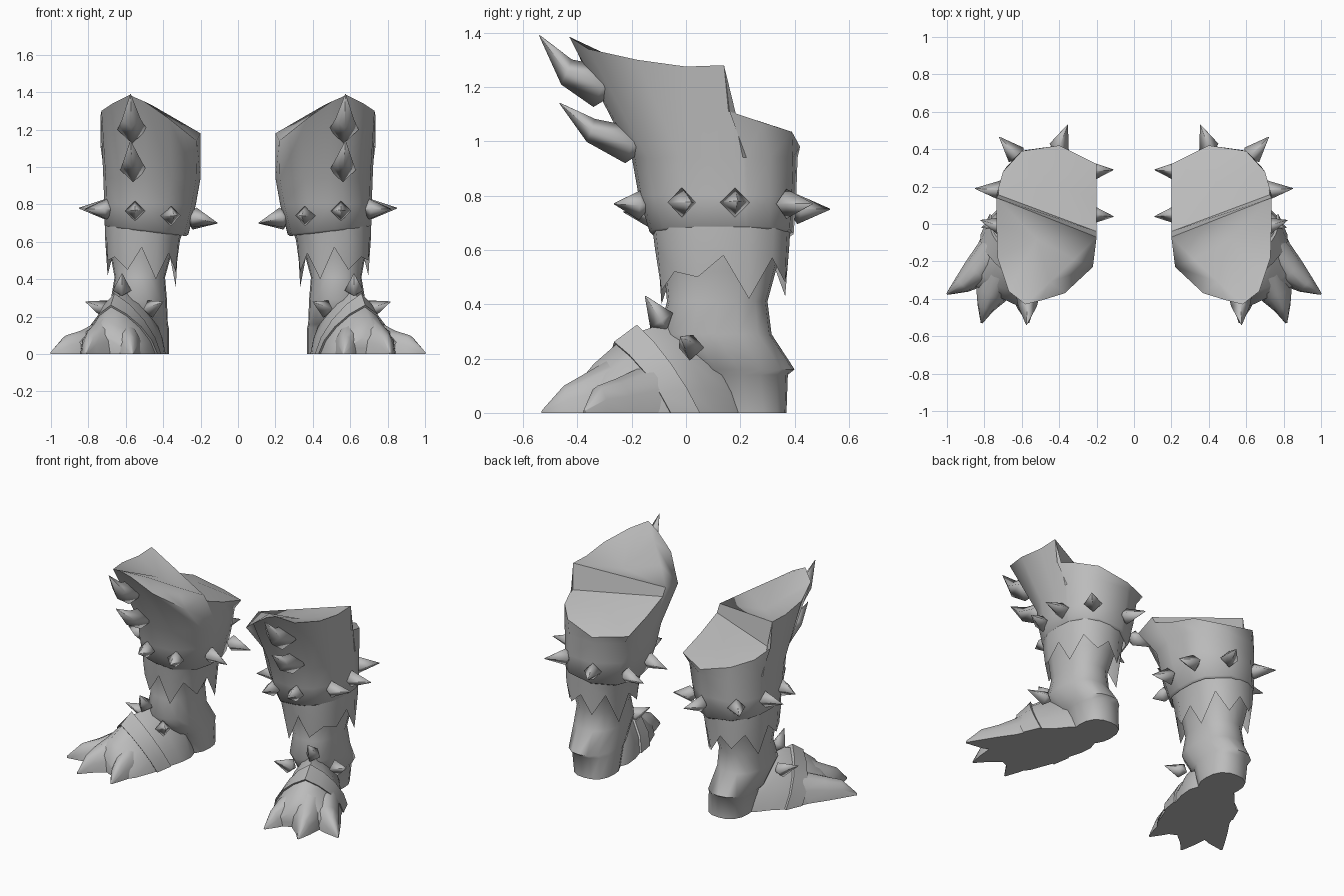
import bpy, bmesh, math
from mathutils import Vector

if "Cube" in bpy.data.objects:
    bpy.data.objects.remove(bpy.data.objects["Cube"])

grey = bpy.data.materials.new("stone_grey")
grey.diffuse_color = (0.5, 0.5, 0.5, 1)
grey.use_nodes = True
grey.node_tree.nodes["Principled BSDF"].inputs["Base Color"].default_value = grey.diffuse_color


def finish(name, bm, angle=45):
    """Turn a bmesh into a smooth, mirrored object."""
    bmesh.ops.recalc_face_normals(bm, faces=bm.faces)
    me = bpy.data.meshes.new(name)
    bm.to_mesh(me)
    bm.free()
    me.materials.append(grey)
    for p in me.polygons:
        p.use_smooth = True
    me.set_sharp_from_angle(angle=math.radians(angle))
    ob = bpy.data.objects.new(name, me)
    bpy.context.collection.objects.link(ob)
    ob.modifiers.new("pair", 'MIRROR').use_mirror_merge = False
    return ob


def loft(name, rings, start=True, end=True, angle=45, extra=None):
    """Bridge closed rings of equal length; optionally cap the ends."""
    bm = bmesh.new()
    vs = [[bm.verts.new(p) for p in r] for r in rings]
    n = len(vs[0])
    for a, b in zip(vs, vs[1:]):
        for i in range(n):
            j = (i + 1) % n
            bm.faces.new((a[i], a[j], b[j], b[i]))
    for ring, cap in ((vs[0], start), (vs[-1], end)):
        if cap:
            bm.faces.new(ring)
    if extra:
        extra(bm, vs[-1])
    return finish(name, bm, angle)


def oval(x0, x1, y0, y1, z, angles, tilt=0.0):
    """Horizontal oval from its bounds, z rising with x by tilt."""
    cx, cy, rx, ry = (x0 + x1) / 2, (y0 + y1) / 2, (x1 - x0) / 2, (y1 - y0) / 2
    pts = []
    for a in angles:
        c, s = math.cos(a), math.sin(a)
        k = (abs(c) ** 2.5 + abs(s) ** 2.5) ** (-1 / 2.5)
        pts.append((cx + rx * c * k, cy + ry * s * k, z + tilt * c))
    return pts


ROUND = [i * math.tau / 16 for i in range(16)]

# Lower leg with ankle and heel
loft("lower_leg", [oval(*b, ROUND) for b in (
    (.37, .62, .09, .37, 0), (.37, .64, .04, .375, .14), (.375, .655, -.01, .40, .16),
    (.38, .68, -.10, .315, .29), (.39, .66, -.07, .30, .41),
    (.36, .68, -.08, .33, .52), (.31, .70, -.11, .37, .67))], angle=60)

# Ragged skirt hanging below the cuff
drops = [.58, .42, .57, .48, .55, .43, .56, .36, .52, .44, .54, .40, .57, .45, .52, .50]
hem = oval(.325, .705, -.10, .375, 0, ROUND)
loft("ragged_skirt", [oval(.29, .71, -.125, .385, .69, ROUND, .02),
                      oval(.31, .71, -.115, .38, .61, ROUND),
                      [(x, y, z) for (x, y, _), z in zip(hem, drops)]],
     start=False, end=False)

# Knee cuff: oval rings rising to a stepped, forward-leaning rim
rim = [(.20, -.04, 1.13), (.20, -.07, 1.18), (.22, -.23, 1.14), (.37, -.37, 1.26),
       (.50, -.41, 1.35), (.58, -.43, 1.385), (.67, -.36, 1.34), (.73, -.18, 1.30),
       (.735, 0, 1.275), (.735, .14, 1.28), (.735, .16, 1.11), (.70, .28, 1.07),
       (.60, .39, 1.035), (.40, .42, .98), (.20, .32, 1.00), (.20, .13, 1.06)]
ang = [math.atan2(y / .42, (x - .47) / .27) for x, y, z in rim]


def close_top(bm, r):
    """Front knee bevel, sunken front lid, step across, domed back lid."""
    def fan(loop, centre):
        c = bm.verts.new(centre)
        for a, b in zip(loop, loop[1:] + loop[:1]):
            bm.faces.new((a, b, c))
    c1, c2 = bm.verts.new((.32, -.19, 1.25)), bm.verts.new((.45, -.31, 1.325))
    for f in ((r[1], r[2], c1), (r[2], r[3], c2, c1), (r[3], r[4], c2), (r[4], r[5], c2)):
        bm.faces.new(f)
    fan([r[1], c1, c2] + r[5:10], (.52, -.08, 1.22))
    bm.faces.new((r[9], r[10], r[0], r[1]))
    fan(r[10:] + [r[0]], (.46, .22, 1.09))


loft("knee_cuff", [oval(.28, .70, -.12, .385, .655, ang, .025),
                   oval(.265, .715, -.135, .40, .665, ang, .025),
                   oval(.225, .715, -.175, .41, .80, ang),
                   oval(.20, .72, -.20, .415, .94, ang), rim],
     start=False, end=False, angle=62, extra=close_top)


def horn(name, base, tip, r, mid=None, rm=0, sides=4):
    """Spike: sunken root, wide base, optional bend, sharp tip."""
    base, tip = Vector(base), Vector(tip)
    aim = ((Vector(mid) if mid else tip) - base).normalized()
    u = aim.cross(Vector((0, 0, 1))).normalized()
    w = u.cross(aim)

    def ring(c, rad):
        return [c + (u * math.cos(k * math.tau / sides) + w * math.sin(k * math.tau / sides)) * rad
                for k in range(sides)]
    rings = [ring(base - aim * r * .7, .004), ring(base, r)]
    if mid:
        rings.append(ring(Vector(mid), rm))
    rings.append(ring(tip, .002))
    loft(name, rings, angle=100)


# Ring of spikes round the cuff
for i, (b, t) in enumerate((
        ((.71, .18, .775), (.85, .19, .78)), ((.70, -.015, .775), (.82, .02, .775)),
        ((.63, .37, .77), (.72, .465, .77)), ((.40, .41, .75), (.355, .53, .75)),
        ((.235, .28, .72), (.11, .29, .70)), ((.235, .05, .73), (.11, .04, .70)),
        ((.36, -.14, .74), (.34, -.23, .74)), ((.55, -.17, .765), (.55, -.265, .77)))):
    horn(f"cuff_spike_{i}", b, t, .055)

# Two bent horns on the knee
horn("upper_knee_horn", (.565, -.31, 1.20), (.575, -.54, 1.39), .08, (.57, -.44, 1.255), .05)
horn("lower_knee_horn", (.56, -.20, .985), (.575, -.465, 1.14), .07, (.565, -.35, 1.04), .045)

# Spikes round the ankle
horn("front_foot_spike", (.62, -.09, .34), (.62, -.15, .43), .05)
horn("outer_foot_spike", (.71, .02, .24), (.815, -.02, .28), .05)
horn("inner_foot_spike", (.47, -.12, .24), (.40, -.19, .28), .05)

# Foot: slanted arches along an outward-turned direction
FWD, SIDE = Vector((.42, -.907, 0)), Vector((.907, .42, 0))


def arch(x, y, h, w, slant, n=8):
    """Arch with a soft ridge whose feet sit further back than its top."""
    pts = []
    for i in range(n + 1):
        c, s = math.cos(math.pi * i / n), math.sin(math.pi * i / n)
        z = h * (.65 * s + .35 * (1 - abs(c))) if 0 < i < n else 0
        pts.append(Vector((x, y, z)) + SIDE * w * c - FWD * slant * (h - z))
    return pts


loft("foot", [arch(.50, .17, .16, .10, 0), arch(.54, .06, .31, .14, .2),
              arch(.60, -.08, .33, .165, .4), arch(.655, -.17, .30, .19, .5),
              arch(.68, -.26, .25, .205, .5), arch(.71, -.34, .18, .21, .3),
              arch(.735, -.385, .11, .18, 0)], angle=60)

# Strap across the instep
loft("instep_strap", [arch(.655, -.165, .30, .185, .5), arch(.66, -.18, .325, .20, .5),
                      arch(.68, -.265, .262, .215, .5), arch(.675, -.25, .24, .19, .5)],
     start=False, end=False, angle=50)

# Three clawed toes
for name, path in (
        ("inner_toe", ((.62, -.22, .20, .10), (.585, -.36, .14, .08), (.575, -.45, .10, .045), (.565, -.53, .01, .005))),
        ("middle_toe", ((.70, -.26, .21, .11), (.765, -.38, .14, .085), (.795, -.45, .10, .045), (.815, -.53, .01, .005))),
        ("outer_toe", ((.74, -.14, .18, .10), (.84, -.26, .125, .085), (.92, -.325, .10, .05), (1.0, -.375, .012, .005)))):
    d = (Vector(path[-1][:2]) - Vector(path[0][:2])).normalized()
    s = Vector((-d.y, d.x, 0))
    loft(name, [[Vector((x, y, 0)) + s * w * math.cos(math.pi * i / 6)
                 + Vector((0, 0, h * math.sin(math.pi * i / 6))) for i in range(7)]
                for x, y, h, w in path], angle=60)
